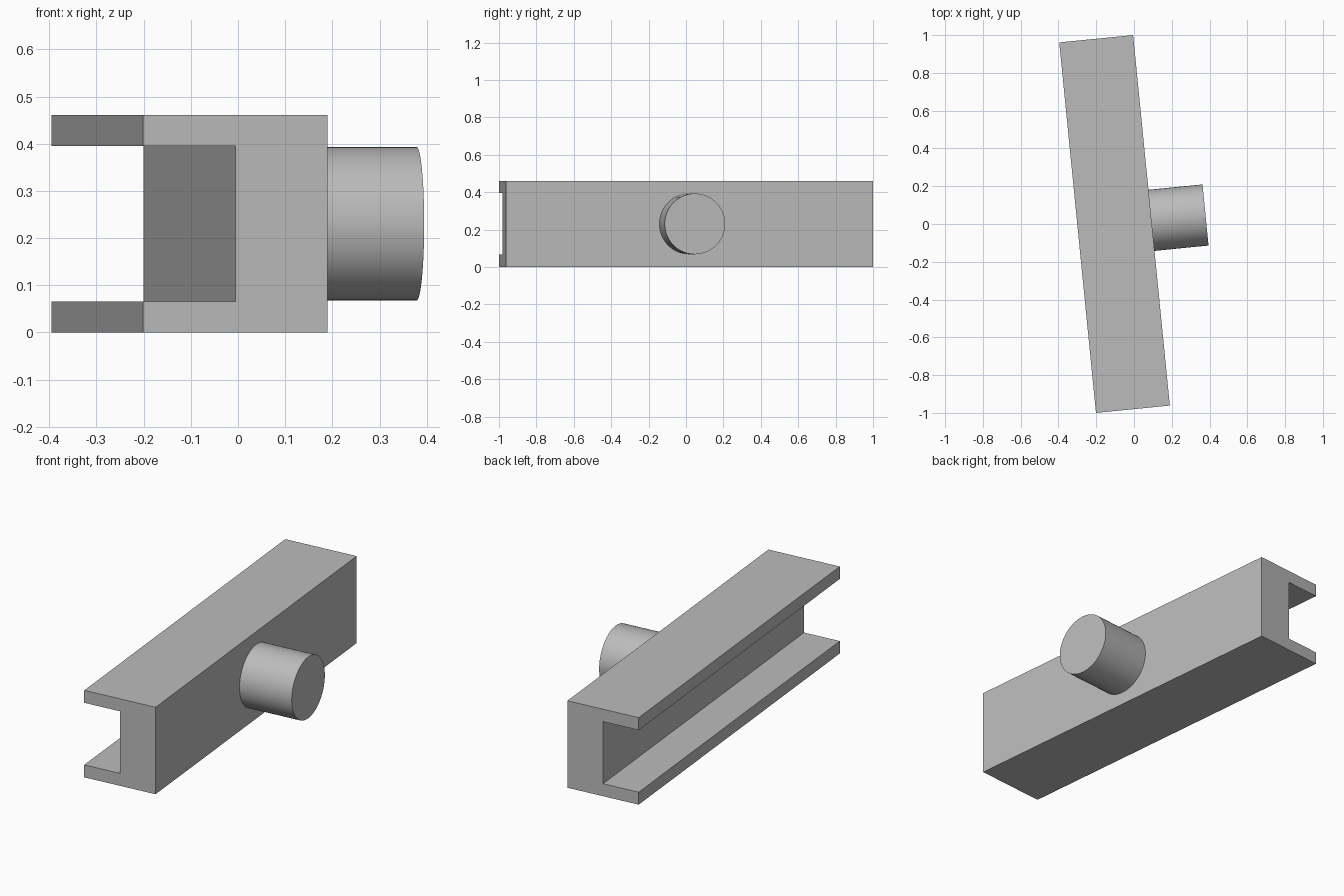
import bpy, bmesh
from math import radians
from mathutils import Matrix, Vector

cube = bpy.data.objects.get("Cube")
if cube:
    bpy.data.objects.remove(cube)

LENGTH, WIDTH, HEIGHT = 1.971, 0.393, 0.461
FLANGE = 0.066
PEG_RADIUS, PEG_END = 0.1625, 0.484
PLACEMENT = Matrix.Translation((-0.103, 0, 0)) @ Matrix.Rotation(radians(5.66), 4, "Z")

grey = bpy.data.materials.new("plain grey")
grey.use_nodes = True
colour = (0.5, 0.5, 0.5, 1)
grey.diffuse_color = colour
grey.node_tree.nodes["Principled BSDF"].inputs["Base Color"].default_value = colour


def add_part(name, bm):
    bmesh.ops.recalc_face_normals(bm, faces=bm.faces)
    mesh = bpy.data.meshes.new(name)
    bm.to_mesh(mesh)
    bm.free()
    mesh.materials.append(grey)
    part = bpy.data.objects.new(name, mesh)
    part.matrix_world = PLACEMENT
    bpy.context.collection.objects.link(part)
    return part


# Channel rail: C-shaped profile, open towards -x, extruded along its length
half = WIDTH / 2
lower = [(0, FLANGE), (-half, FLANGE), (-half, 0), (half, 0)]
upper = [(x, HEIGHT - z) for x, z in reversed(lower)]
bm = bmesh.new()
end = bm.faces.new([bm.verts.new((x, -LENGTH / 2, z)) for x, z in lower + upper])
swept = bmesh.ops.extrude_face_region(bm, geom=[end], use_keep_orig=True)["geom"]
bmesh.ops.translate(bm, vec=Vector((0, LENGTH, 0)),
                    verts=[v for v in swept if isinstance(v, bmesh.types.BMVert)])
add_part("channel_rail", bm)

# Round peg standing out from the back of the web
bm = bmesh.new()
depth = PEG_END - half
bmesh.ops.create_cone(
    bm, cap_ends=True, segments=64, radius1=PEG_RADIUS, radius2=PEG_RADIUS, depth=depth,
    matrix=Matrix.Translation((half + depth / 2, 0, HEIGHT / 2)) @ Matrix.Rotation(radians(90), 4, "Y"))
peg = add_part("round_peg", bm)
bpy.ops.object.select_all(action="DESELECT")
peg.select_set(True)
bpy.context.view_layer.objects.active = peg
bpy.ops.object.shade_smooth_by_angle(angle=radians(30))
